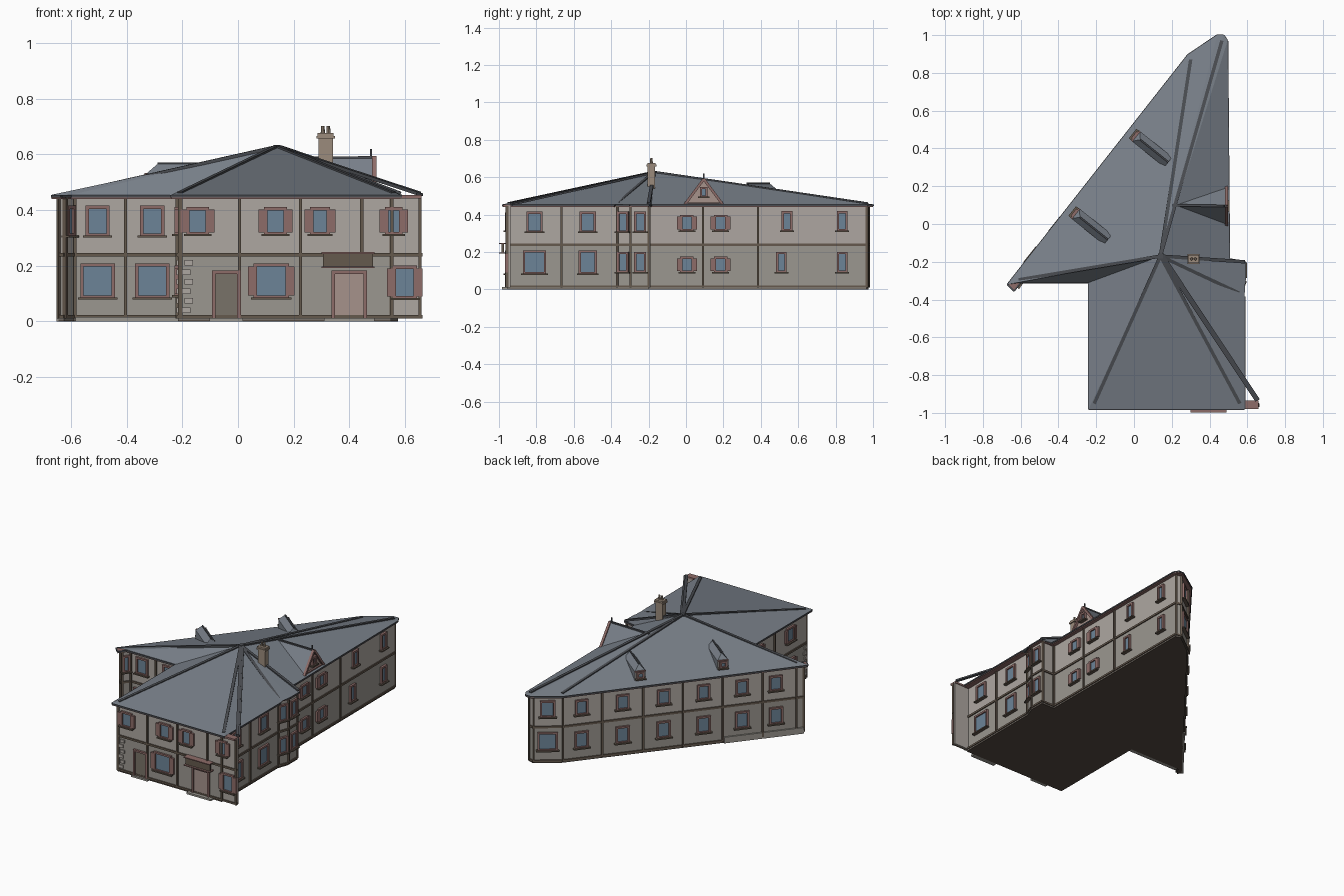
import bpy, bmesh, math
from mathutils import Matrix, Vector as V

if "Cube" in bpy.data.objects:
    bpy.data.objects.remove(bpy.data.objects["Cube"])

COL = dict(plaster=(.42, .385, .355), stone=(.33, .31, .28), timber=(.13, .1, .075), red=(.27, .15, .14),
           slate=(.19, .215, .25), cap=(.07, .075, .085), glass=(.15, .23, .31), door=(.19, .17, .14),
           panel=(.38, .29, .26), brick=(.33, .26, .2), floor=(.09, .07, .055))
MAT = {}
for k, c in COL.items():
    MAT[k] = bpy.data.materials.new(k)
    MAT[k].diffuse_color = (*c, 1)
PARTS = {}


def part(name, mat):
    return PARTS.setdefault(name, (bmesh.new(), mat))[0]


def box(name, mat, F, c, size):
    bmesh.ops.create_cube(part(name, mat), size=1,
                          matrix=F @ Matrix.Translation(c) @ Matrix.Diagonal((*size, 1)))


def bar(name, mat, a, b, w, h):
    a, b = V(a), V(b)
    x = (b - a).normalized()
    y = V((0, 0, 1)).cross(x).normalized() if abs(x.z) < .99 else V((0, 1, 0))
    F = Matrix((x, y, x.cross(y))).transposed().to_4x4()
    F.translation = (a + b) / 2
    box(name, mat, F, (0, 0, 0), ((b - a).length, w, h))


def poly(name, mat, *pts):
    bm = part(name, mat)
    return bm.faces.new([bm.verts.new(p) for p in pts])


def prism(name, mat, pts, z0, z1):
    bm = part(name, mat)
    f = poly(name, mat, *[(x, y, z0) for x, y in pts])
    r = bmesh.ops.extrude_face_region(bm, geom=[f], use_keep_orig=True)
    bmesh.ops.translate(bm, vec=(0, 0, z1 - z0), verts=[v for v in r['geom'] if isinstance(v, bmesh.types.BMVert)])
    bmesh.ops.recalc_face_normals(bm, faces=bm.faces)


def frame(x, y, ang):
    """Wall frame: local x runs along the wall, local -y points outward."""
    return Matrix.Translation((x, y, 0)) @ Matrix.Rotation(ang, 4, 'Z')


def span(p, q):
    return frame(*p, math.atan2(q[1] - p[1], q[0] - p[0])), (V(q) - V(p)).length


def window(F, s, z, w, h, shutter=0):
    box('window_panes', 'glass', F, (s, 0, z), (w, .008, h))
    t = .012
    for d in (-1, 1):
        box('window_frames', 'red', F, (s + d * w / 2, -.002, z), (t, .022, h + t))
        box('window_frames', 'red', F, (s, -.002, z + d * h / 2), (w + t, .022, t))
        if shutter:
            box('shutters', 'red', F, (s + d * (w / 2 + shutter / 2 + .004), -.005, z), (shutter, .018, h * .92))
    box('window_sills', 'timber', F, (s, -.006, z - h / 2 - .005), (w + .03, .032, .008))


def post(F, s, z0=.01, z1=.445, w=.011):
    box('timber_posts', 'timber', F, (s, -.002, (z0 + z1) / 2), (w, .016, z1 - z0))


# walls on the irregular footprint
wall = [(-.645, -.31), (-.625, -.33), (-.59, -.28), (-.215, -.28), (-.215, -.955), (.55, -.955), (.55, -.37),
        (.575, -.3), (.575, -.2), (.48, -.2), (.475, .965), (.44, .975), (.3, .87)]
prism('ground_floor_walls', 'stone', wall, .006, .24)
prism('upper_floor_walls', 'plaster', wall, .24, .448)
prism('floor_slab', 'floor', wall, 0, .006)
I = Matrix.Identity(4)
box('facade_wing_wall', 'plaster', I, (.605, -.947, .23), (.11, .016, .44))

# horizontal timber bands and corner posts
runs = list(zip(wall, wall[1:] + wall[:1])) + [((.55, -.955), (.66, -.955))]
for p, q in runs:
    F, L = span(p, q)
    for z, h in ((.016, .012), (.24, .013)):
        box('timber_bands', 'timber', F, (L / 2, 0, z), (L + .006, .014, h))
    post(F, .004)

# named wall frames: distance along the wall equals the world coordinate
R = math.pi / 2
FRONT, LEFT_WING = frame(0, -.955, 0), frame(0, -.28, 0)
EAST, NORTH_EAST, WEST = frame(.55, 0, R), frame(.478, 0, R), frame(-.215, 0, -R)

# front windows, posts, doors and sign
for s, w in ((-.145, .07), (.135, .07), (.295, .06), (.56, .05)):
    window(FRONT, s, .36, w, .09, .022)
window(FRONT, .12, .145, .115, .115, .022)
window(FRONT, .6, .14, .075, .11, .022)
for s in (-.205, .005, .225, .655):
    post(FRONT, s)
post(FRONT, .445, .24)
for s, w, m in ((-.042, .09, 'door'), (.4, .115, 'panel')):
    box('door_leaf_' + m, m, FRONT, (s, 0, .09), (w, .01, .165))
    for d in (-1, 1):
        box('door_frames', 'red', FRONT, (s + d * w / 2, -.002, .09), (.013, .024, .17))
    box('door_frames', 'red', FRONT, (s, -.002, .176), (w + .013, .024, .012))
box('door_step', 'stone', FRONT, (.4, -.015, .006), (.18, .03, .012))
box('door_step', 'stone', FRONT, (-.042, -.01, .006), (.12, .02, .012))
box('sign_board', 'timber', FRONT, (.395, -.025, .22), (.18, .012, .055))
for z in (.194, .246):
    box('sign_frame', 'red', FRONT, (.395, -.022, z), (.19, .044, .006))
for i in range(6):
    for F, s in ((FRONT, -.185), (WEST, .935)):
        box('corner_stones', 'plaster', F, (s + (i % 2) * .008, -.001, .04 + i * .034), (.03, .012, .02))

# left wing front
for s in (-.505, -.308):
    window(LEFT_WING, s, .36, .075, .1)
    window(LEFT_WING, s, .145, .112, .115)
post(LEFT_WING, -.405)
box('wing_plinth', 'stone', LEFT_WING, (-.4, -.012, .008), (.37, .024, .016))

# east wall of the front block
for s, w in ((-.81, .112), (-.525, .085)):
    window(EAST, s, .36, .075, .1)
    window(EAST, s, .145, w, .115)
post(EAST, -.665)

# angled bay
for p, q, s in (((.55, -.37), (.575, -.3), .037), ((.575, -.3), (.575, -.2), .055)):
    F, L = span(p, q)
    for z in (.145, .36):
        window(F, s, z, .052, .1)

# north-east wall
for s in (.005, .185):
    window(NORTH_EAST, s, .355, .06, .075, .02)
    window(NORTH_EAST, s, .132, .06, .075, .02)
for s, t in ((.54, .51), (.835, .835)):
    window(NORTH_EAST, s, .365, .045, .095)
    window(NORTH_EAST, t, .145, .045, .1)
for s in (.09, .385):
    post(NORTH_EAST, s)

# west wall of the front block
for s in (.45, .78):
    window(WEST, s, .36, .07, .09, .018)
    window(WEST, s, .145, .08, .1, .018)
post(WEST, .615)

# long diagonal wall and the two chamfered ends
DIAG, L = span((.3, .87), (-.645, -.31))
for t in (.08, .25, .42, .585, .745, .885):
    window(DIAG, t * L, .355, .07, .09)
    window(DIAG, t * L, .14, .075, .1)
for t in (.165, .335, .5, .665, .83, .97):
    post(DIAG, t * L)
box('diagonal_plinth', 'stone', DIAG, (.835 * L, -.002, .02), (.33 * L, .016, .04))
F, n = span((.44, .975), (.3, .87))
window(F, n / 2, .36, .08, .1)
window(F, n / 2, .145, .11, .11)
F, n = span((-.625, -.33), (-.59, -.28))
window(F, n / 2, .36, .035, .1)

# eaves and fan-shaped roof rising to a single peak
PEAK = V((.14, -.17, .628))
eave = [(-.67, -.32), (-.635, -.355), (-.6, -.31), (-.24, -.31), (-.24, -.98), (.585, -.98), (.585, -.385),
        (.556, -.38), (.59, -.3), (.59, -.2), (.505, -.185), (.495, .97), (.475, 1), (.44, 1), (.285, .895)]
prism('eaves', 'red', eave, .44, .453)
box('eaves', 'red', I, (.62, -.957, .448), (.08, .045, .012))
fan = [p for i, p in enumerate(eave) if i not in (1, 7)]
for p, q in zip(fan, fan[1:] + fan[:1]):
    poly('roof', 'slate', (*p, .455), (*q, .455), PEAK)
for p, q in zip(eave, eave[1:] + eave[:1]):
    bar('gutters', 'cap', (*p, .45), (*q, .45), .008, .009)

# hip caps
for x, y in ((-.21, -.95), (.56, -.95), (.65, -.935), (.3, .87), (.465, .97), (-.61, -.295), (.585, -.2),
             (.555, -.365)):
    bar('hip_caps', 'cap', PEAK, (x, y, .46), .018, .012)
bar('hip_caps', 'cap', PEAK + V((.01, .01, 0)), (.66, -.93, .455), .012, .01)
box('hip_caps', 'cap', I, PEAK, (.025, .025, .012))

# east gable with bargeboards, window and finial
top, back = V((.49, .095, .59)), V((.2, .1, .588))
for y in (-.005, .195):
    foot = V((.49, y, .456))
    poly('gable_roof', 'slate', foot, top, back)
    bar('gable_bargeboards', 'red', foot, top, .016, .014)
bar('gable_ridge', 'cap', top, back, .012, .008)
poly('gable_wall', 'panel', (.482, 0, .453), (.482, .19, .453), (.482, .095, .583))
bar('gable_beam', 'red', (.486, .01, .46), (.486, .18, .46), .014, .012)
window(frame(.484, 0, R), .095, .52, .03, .045)
bar('gable_finial', 'cap', (.478, .095, .57), (.478, .095, .62), .006, .006)

# clipped-gable dormers facing the diagonal wall
A = DIAG.to_euler().z
for x, y in ((.01, .465), (-.31, .055)):
    D = frame(x, y, A)
    a, b = [[D @ V((s, d, z)) for s, d, z in ((-.034, k, .46), (-.034, k, .53), (0, k + t, .568), (.034, k, .53),
            (.034, k, .46))] for k, t in ((0, .03), (.22, 0))]
    poly('dormer_front', 'plaster', a[0], a[1], a[3], a[4])
    poly('dormer_roof', 'slate', a[1], a[2], a[3])
    for i in range(4):
        poly('dormer_roof' if i in (1, 2) else 'dormer_cheeks', 'slate', a[i], a[i + 1], b[i + 1], b[i])
    bar('dormer_ridges', 'cap', a[2], b[2], .008, .006)
    bar('dormer_eaves', 'red', a[1], a[3], .012, .008)
    window(D, 0, .505, .035, .035)

# chimney with two pots
box('chimney', 'brick', I, (.315, -.185, .605), (.052, .04, .13))
for z, w in ((.662, .066), (.672, .058)):
    box('chimney_cap', 'brick', I, (.315, -.185, z), (w, w - .014, .01))
for x in (.305, .325):
    bmesh.ops.create_cone(part('chimney_pots', 'brick'), cap_ends=True, segments=8, radius1=.008, radius2=.006,
                          depth=.03, matrix=Matrix.Translation((x, -.185, .688)))

# turn the collected parts into objects
for name, (bm, mat) in PARTS.items():
    bmesh.ops.recalc_face_normals(bm, faces=bm.faces)
    me = bpy.data.meshes.new(name)
    bm.to_mesh(me)
    bm.free()
    me.materials.append(MAT[mat])
    bpy.context.collection.objects.link(bpy.data.objects.new(name, me))

for m in bpy.data.materials:
    if m.users and not m.is_grease_pencil:
        m.use_nodes = True
        m.node_tree.nodes["Principled BSDF"].inputs["Base Color"].default_value = m.diffuse_color
